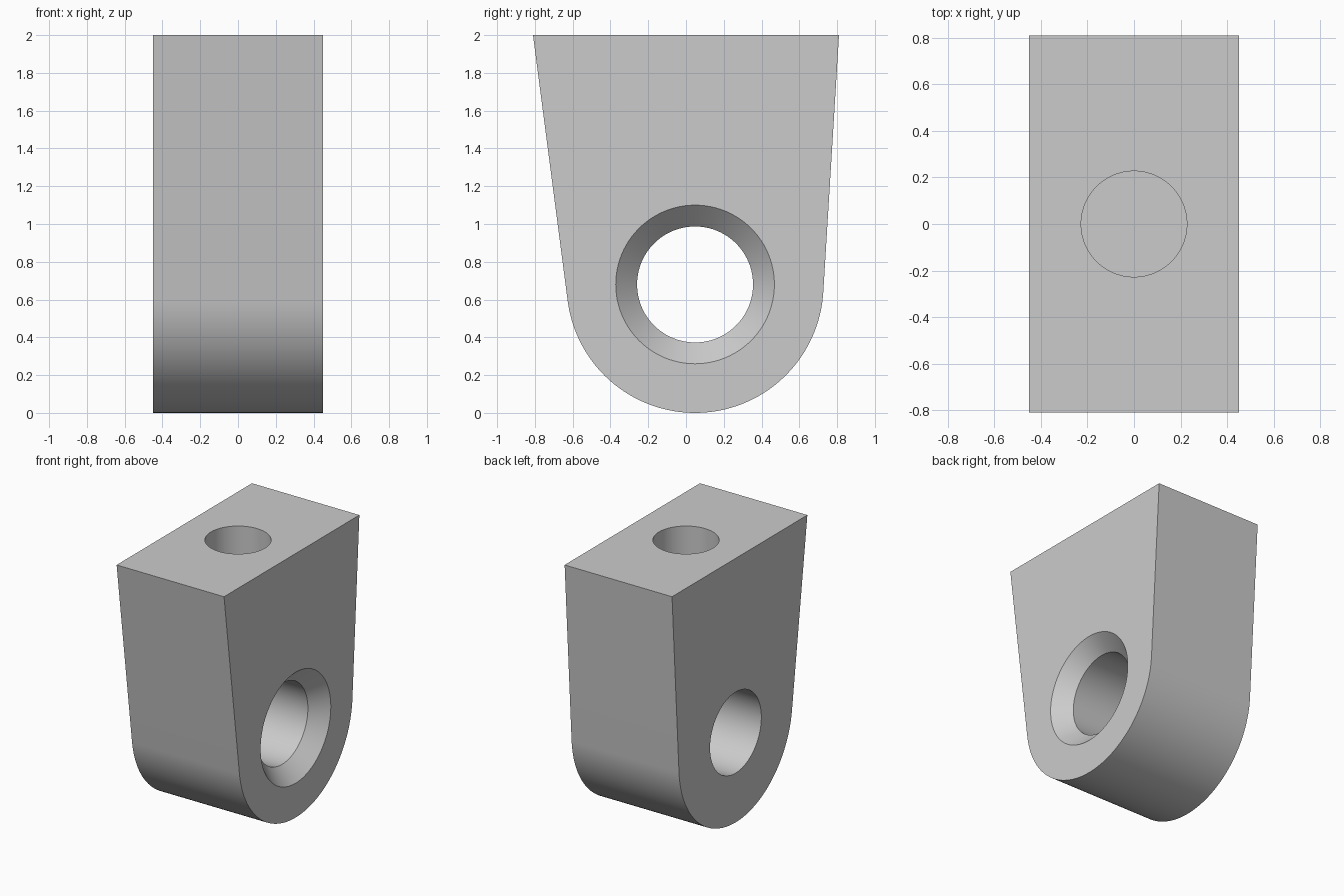
import bpy
import bmesh
from math import acos, atan2, cos, sin, pi, tau, hypot, radians
from mathutils import Matrix

cube = bpy.data.objects.get("Cube")
if cube:
    bpy.data.objects.remove(cube, do_unlink=True)

HALF_X, HALF_Y, TOP = 0.45, 0.81, 2.0
BORE_Y, BORE_Z, ROUND_R = 0.048, 0.68, 0.68
BORE_R, SINK_R = 0.307, 0.42
BOLT_R, BOLT_DEPTH = 0.227, 0.6


def make_object(name, bm):
    bmesh.ops.recalc_face_normals(bm, faces=bm.faces)
    mesh = bpy.data.meshes.new(name)
    bm.to_mesh(mesh)
    bm.free()
    obj = bpy.data.objects.new(name, mesh)
    bpy.context.collection.objects.link(obj)
    return obj


def turned_cutter(name, profile, matrix, sides=96):
    """Closed solid of revolution about local z from (radius, z) pairs."""
    bm = bmesh.new()
    rings = [[bm.verts.new((r * cos(tau * i / sides), r * sin(tau * i / sides), z))
              for i in range(sides)] for r, z in profile]
    for low, high in zip(rings, rings[1:]):
        for i in range(sides):
            j = (i + 1) % sides
            bm.faces.new((low[i], low[j], high[j], high[i]))
    bm.faces.new(rings[0])
    bm.faces.new(rings[-1])
    bm.transform(matrix)
    obj = make_object(name, bm)
    obj.hide_render = True
    return obj


def tangent_angle(y, side):
    """Angle on the rounded end where the line from a top corner touches it."""
    dy, dz = y - BORE_Y, TOP - BORE_Z
    return atan2(dz, dy) + side * acos(ROUND_R / hypot(dy, dz))


# Body: tapered sides running tangentially into a round lower end
start = tangent_angle(-HALF_Y, 1)
end = tangent_angle(HALF_Y, -1) + tau
steps = 80
outline = [(HALF_Y, TOP), (-HALF_Y, TOP)]
for i in range(steps + 1):
    a = start + (end - start) * i / steps
    outline.append((BORE_Y + ROUND_R * cos(a), BORE_Z + ROUND_R * sin(a)))
bm = bmesh.new()
side = bm.faces.new([bm.verts.new((-HALF_X, y, z)) for y, z in outline])
new = bmesh.ops.extrude_face_region(bm, geom=[side])["geom"]
bmesh.ops.translate(bm, vec=(2 * HALF_X, 0, 0),
                    verts=[v for v in new if isinstance(v, bmesh.types.BMVert)])
body = make_object("bracket_body", bm)

# Cross bore with a 45 degree countersink on the +x side
depth = SINK_R - BORE_R
over = 0.05
bore = turned_cutter(
    "cross_bore_cutter",
    [(BORE_R, -HALF_X - over), (BORE_R, HALF_X - depth), (SINK_R + over, HALF_X + over)],
    Matrix.Translation((0, BORE_Y, BORE_Z)) @ Matrix.Rotation(pi / 2, 4, "Y"))

# Blind bolt hole in the top
bolt = turned_cutter(
    "bolt_hole_cutter", [(BOLT_R, -BOLT_DEPTH), (BOLT_R, over)],
    Matrix.Translation((0, 0, TOP)))

bpy.ops.object.select_all(action="DESELECT")
body.select_set(True)
bpy.context.view_layer.objects.active = body
for cutter in (bore, bolt):
    mod = body.modifiers.new(cutter.name, "BOOLEAN")
    mod.operation = "DIFFERENCE"
    mod.solver = "EXACT"
    mod.object = cutter
    bpy.ops.object.modifier_apply(modifier=mod.name)
    bpy.data.objects.remove(cutter, do_unlink=True)

# Plain grey finish
grey = bpy.data.materials.new("plain_grey")
grey.use_nodes = True
colour = (0.6, 0.6, 0.6, 1)
grey.diffuse_color = colour
grey.node_tree.nodes["Principled BSDF"].inputs["Base Color"].default_value = colour
body.data.materials.clear()
body.data.materials.append(grey)
bpy.ops.object.shade_smooth_by_angle(angle=radians(30))
